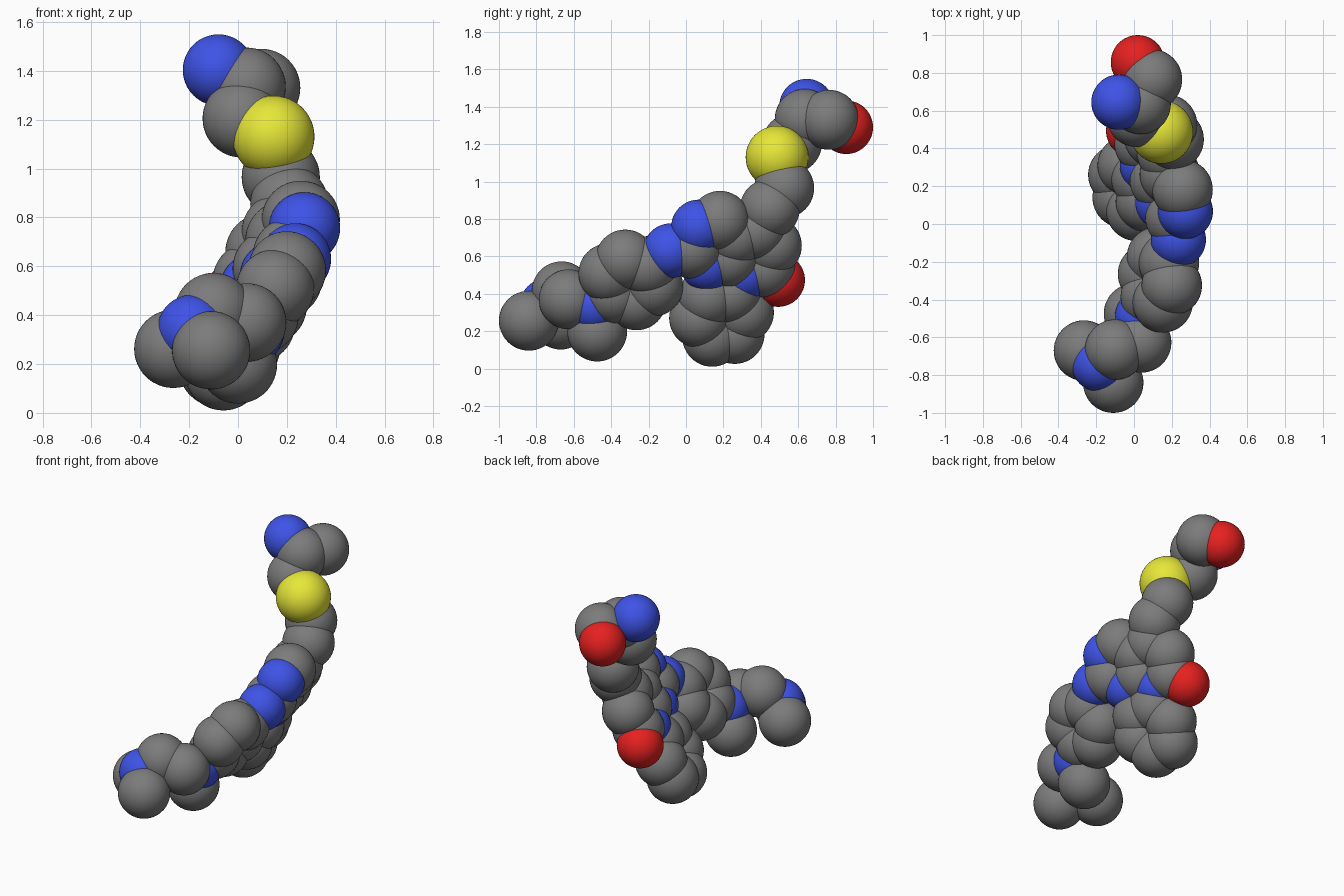
import bpy
import bmesh
from mathutils import Vector

cube = bpy.data.objects.get("Cube")
if cube:
    bpy.data.objects.remove(cube, do_unlink=True)


def make_material(name, rgb):
    mat = bpy.data.materials.new(name)
    mat.use_nodes = True
    colour = (*rgb, 1.0)
    mat.diffuse_color = colour
    mat.node_tree.nodes["Principled BSDF"].inputs["Base Color"].default_value = colour
    return mat


def make_ball(name, radius, mat):
    """One smooth ball mesh, shared by every atom of that element."""
    mesh = bpy.data.meshes.new(name + "_ball")
    bm = bmesh.new()
    bmesh.ops.create_uvsphere(bm, u_segments=48, v_segments=24, radius=radius)
    for face in bm.faces:
        face.smooth = True
    bm.to_mesh(mesh)
    bm.free()
    mesh.materials.append(mat)
    return mesh


# Element balls: radius and colour
BALLS = {
    "C": make_ball("carbon", 0.16, make_material("grey", (0.2, 0.2, 0.2))),
    "N": make_ball("nitrogen", 0.146, make_material("blue", (0.05, 0.09, 0.82))),
    "O": make_ball("oxygen", 0.143, make_material("red", (0.82, 0.015, 0.015))),
    "S": make_ball("sulfur", 0.168, make_material("yellow", (0.8, 0.8, 0.04))),
}
WORDS = {"C": "carbon", "N": "nitrogen", "O": "oxygen", "S": "sulfur"}


def atom(part, element, position):
    obj = bpy.data.objects.new(part + "_" + WORDS[element], BALLS[element])
    obj.location = position
    bpy.context.collection.objects.link(obj)


def ring(part, elements, centre, a, b):
    """Six-sided ring spanned by two neighbouring spokes; '-' skips a corner."""
    c, a, b = Vector(centre), Vector(a), Vector(b)
    for element, spoke in zip(elements, (a, b, b - a, -a, -b, a - b)):
        if element != "-":
            atom(part, element, c + spoke)


def chain(part, *links):
    for element, *position in links:
        atom(part, element, position)


# Fused pair of rings in the middle
core = Vector((0.205, 0.148, 0.674))
spoke_a = Vector((0.052, 0.034, 0.116))
spoke_b = Vector((-0.015, 0.115, 0.033))
ring("core_ring", "CCCNCN", core, spoke_a, spoke_b)
ring("second_ring", "CCCN--", core + 2 * spoke_b - spoke_a, spoke_a, spoke_b)
chain("core_side", ("O", -0.005, 0.493, 0.473))

# Lower hanging ring
ring("lower_ring", "CCCCCC", (-0.01, 0.19, 0.285),
     (0.05, 0.05, 0.115), (-0.023, 0.12, 0.015))

# Front ring with its bridge to the core
chain("front_bridge", ("N", 0.235, -0.083, 0.63))
ring("front_ring", "CCCCCC", (0.137, -0.295, 0.474),
     (0.048, 0.09, 0.074), (0.063, -0.03, 0.109))

# Forked tail at the front
chain("tail",
      ("N", 0.045, -0.49, 0.34),
      ("C", 0.0, -0.475, 0.198),
      ("C", 0.038, -0.627, 0.37),
      ("C", -0.1, -0.665, 0.413),
      ("N", -0.185, -0.742, 0.338),
      ("C", -0.265, -0.67, 0.262),
      ("C", -0.11, -0.84, 0.256))

# Upright arm at the back
chain("arm",
      ("C", 0.21, 0.448, 0.855),
      ("C", 0.175, 0.525, 0.965),
      ("S", 0.145, 0.487, 1.13),
      ("C", 0.015, 0.567, 1.205),
      ("C", 0.035, 0.635, 1.335),
      ("N", -0.08, 0.645, 1.403),
      ("C", 0.095, 0.765, 1.33),
      ("O", 0.02, 0.857, 1.29))
